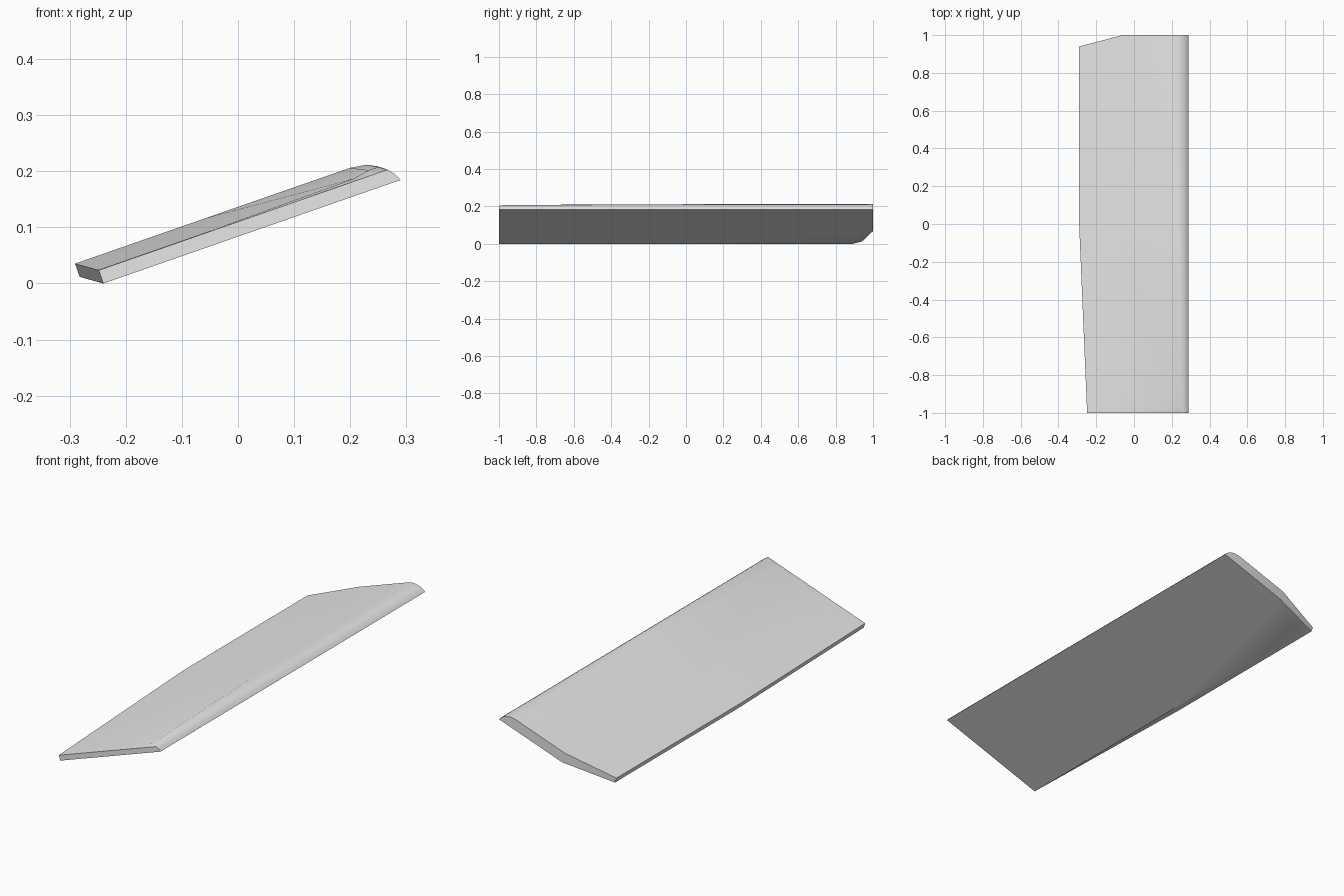
import bpy, bmesh, math

old = bpy.data.objects.get("Cube")
if old:
    bpy.data.objects.remove(old, do_unlink=True)

# Slab frame: u runs up the slope, v is thickness
TILT = math.radians(19.2)
C, S = math.cos(TILT), math.sin(TILT)
MID, TIP = 0.208, 0.561
NOSE = [(0.555, 0.013), (0.545, 0.025), (0.531, 0.036),
        (0.513, 0.0455), (0.483, 0.05)]


def place(u, v, y):
    return (-0.24 + u * C - v * S, y, u * S + v * C)


def section(edge, thick, nose_cap):
    """Closed outline: lower edge, crease, underside, nose, upper side, upper edge."""
    pts = [(edge, thick - 0.025), (0, 0), (MID, 0), (TIP, 0)]
    pts += [(u, min(v, nose_cap)) for u, v in NOSE[:-1]]
    pts += [(NOSE[-1][0], min(0.05, thick + (nose_cap - thick) * 0.4))]
    return pts + [(MID, thick), (edge, thick)]


# Sections from the thin front end to the full back end
full = section(-0.036, 0.05, 0.05)
n = len(full)
back_y = [0.94, 0.89] + [1] * (n - 3) + [0.94]
stations = [
    (section(0, 0.025, 0.025), [-1] * n),
    (section(-0.001, 0.026, 0.035), [-0.97] * n),
    (full, [0] * n),
    (full, back_y),
]

bm = bmesh.new()
rings = [[bm.verts.new(place(u, v, y)) for (u, v), y in zip(pts, ys)]
         for pts, ys in stations]

# Skin between sections
for a, b in zip(rings, rings[1:]):
    for i in range(n):
        j = (i + 1) % n
        bm.faces.new((a[i], a[j], b[j], b[i]))

# Front cap, then the bent back cap and its underside corner
bm.faces.new(rings[0])
end = rings[-1]
bm.faces.new((end[0], end[2], end[-2], end[-1]))
bm.faces.new(end[2:-1])
bm.faces.new((end[0], end[1], end[2]))
bmesh.ops.remove_doubles(bm, verts=bm.verts[:], dist=0.0002)
bmesh.ops.recalc_face_normals(bm, faces=bm.faces[:])

mesh = bpy.data.meshes.new("wing_panel")
bm.to_mesh(mesh)
bm.free()
panel = bpy.data.objects.new("wing_panel", mesh)
bpy.context.collection.objects.link(panel)

# Plain grey finish
grey = bpy.data.materials.new("light_grey")
grey.use_nodes = True
colour = (0.8, 0.8, 0.8, 1)
grey.diffuse_color = colour
for node in grey.node_tree.nodes:
    if node.type == 'BSDF_PRINCIPLED':
        node.inputs["Base Color"].default_value = colour
mesh.materials.append(grey)

# Smooth nose, crisp rims
bpy.ops.object.select_all(action='DESELECT')
panel.select_set(True)
bpy.context.view_layer.objects.active = panel
bpy.ops.object.shade_smooth_by_angle(angle=math.radians(32))
